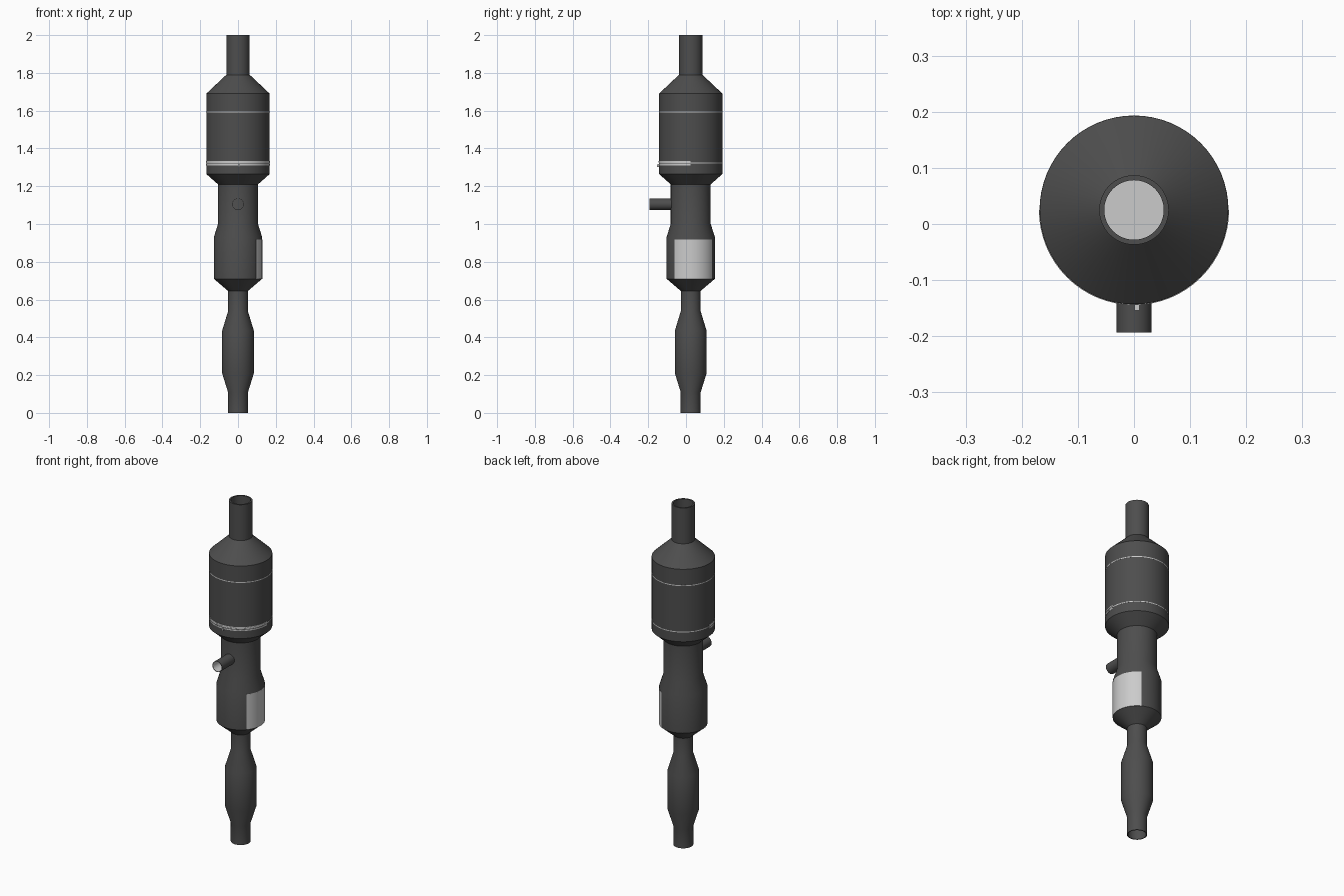
import bpy, bmesh, math
from mathutils import Matrix, Vector

if "Cube" in bpy.data.objects:
    bpy.data.objects.remove(bpy.data.objects["Cube"])

CY = 0.025   # y of the main axis
SEG = 64


def mat(name, v):
    m = bpy.data.materials.new(name)
    m.diffuse_color = (v, v, v, 1)
    m.use_nodes = True
    m.node_tree.nodes["Principled BSDF"].inputs["Base Color"].default_value = m.diffuse_color
    return m


dark = mat("dark_metal", 0.075)
light = mat("light_grey", 0.6)


def revolve(name, prof, material, a0=0, a1=360, closed=False, loc=(0, CY, 0), rot=None):
    """Sweep an (r, z) profile about z from angle a0 to a1 in degrees."""
    full = a1 - a0 >= 360
    n = max(2, round(SEG * (a1 - a0) / 360))
    bm = bmesh.new()
    rings = []
    for i in range(n if full else n + 1):
        a = math.radians(a0 + (a1 - a0) * i / n)
        rings.append([bm.verts.new((r * math.cos(a), r * math.sin(a), z)) for r, z in prof])
    k = len(prof)
    for i in range(n):
        p, q = rings[i], rings[(i + 1) % len(rings)]
        for j in range(k if closed else k - 1):
            t = (j + 1) % k
            bm.faces.new((p[j], q[j], q[t], p[t]))
    if closed and not full:
        bm.faces.new(rings[0])
        bm.faces.new(rings[-1][::-1])
    bmesh.ops.remove_doubles(bm, verts=bm.verts, dist=1e-5)
    bmesh.ops.recalc_face_normals(bm, faces=bm.faces)
    if rot:
        bm.transform(rot)
    me = bpy.data.meshes.new(name)
    bm.to_mesh(me)
    bm.free()
    ob = bpy.data.objects.new(name, me)
    ob.location = loc
    bpy.context.collection.objects.link(ob)
    me.materials.append(material)
    bpy.context.view_layer.objects.active = ob
    bpy.ops.object.select_all(action='DESELECT')
    ob.select_set(True)
    bpy.ops.object.shade_smooth_by_angle(angle=math.radians(20))
    return ob


def band(name, r0, r1, z, h, a0=0, a1=360):
    return revolve(name, [(r0, z - h / 2), (r1, z - h / 2), (r1, z + h / 2), (r0, z + h / 2)],
                   light, a0, a1, closed=True)


# hollow stepped body: outer wall up, inner wall back down
outer = [(0.053, 0), (0.053, 0.11), (0.084, 0.21), (0.084, 0.435), (0.052, 0.54),
         (0.052, 0.645), (0.128, 0.71), (0.128, 0.93), (0.106, 1.0), (0.106, 1.21),
         (0.168, 1.265), (0.168, 1.69), (0.062, 1.79), (0.062, 2.0)]
inner = [(r - (0.009 if z > 1.7 else 0.005), z) for r, z in reversed(outer)]
revolve("exhaust_body", outer + inner, dark, closed=True)

# core inside the large chamber, with end rims showing as thin lines
revolve("filter_core", [(0, 1.32), (0.164, 1.32), (0.164, 1.595), (0, 1.595)], light)
band("upper_rim", 0.16, 0.1684, 1.594, 0.005)
band("lower_rim", 0.16, 0.1684, 1.322, 0.005)

# half straps around the front with a small clip
band("strap_upper", 0.165, 0.1695, 1.329, 0.007, 180, 360)
band("strap_lower", 0.165, 0.1695, 1.313, 0.007, 180, 360)
bpy.ops.mesh.primitive_cube_add(size=1, location=(0.005, -0.148, 1.308))
clip = bpy.context.object
clip.name = "strap_clip"
clip.scale = (0.009, 0.012, 0.012)
clip.data.materials.append(light)

# curved light panel on the right of the middle chamber
revolve("side_panel", [(0.125, 0.71), (0.129, 0.71), (0.129, 0.918), (0.125, 0.918)],
        light, -41, 61, closed=True)

# side pipe pointing forward, light lining inside
turn = Matrix.Rotation(math.radians(90), 4, 'X')
at = (0, 0, 1.105)
revolve("side_pipe", [(0.031, 0.06), (0.031, 0.193), (0.029, 0.193), (0.029, 0.06)],
        dark, closed=True, loc=at, rot=turn)
revolve("side_pipe_lining", [(0.0288, 0.06), (0.0288, 0.191)], light, loc=at, rot=turn)
